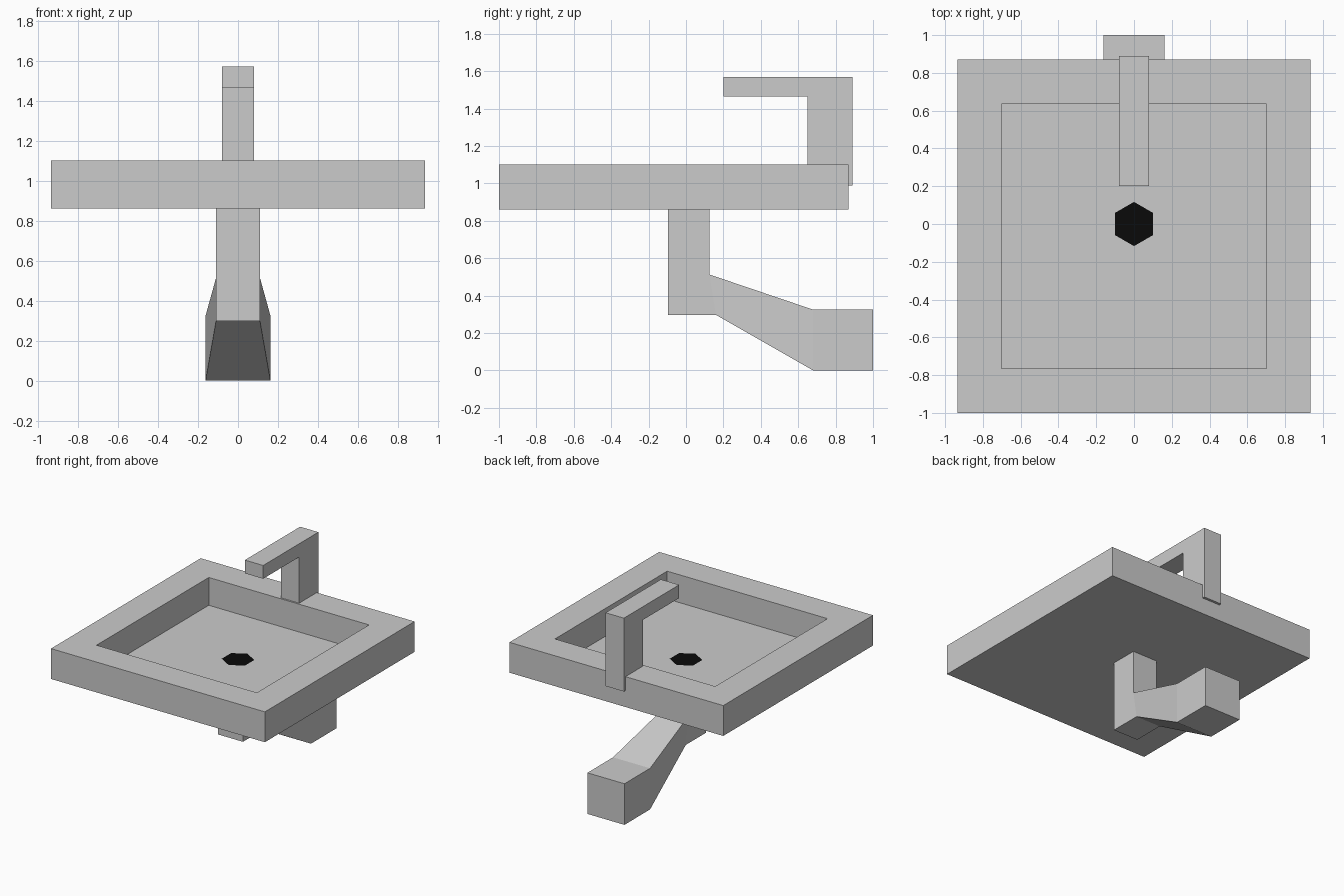
import bpy, bmesh

if "Cube" in bpy.data.objects:
    bpy.data.objects.remove(bpy.data.objects["Cube"])


def finish(bm, name):
    bmesh.ops.recalc_face_normals(bm, faces=bm.faces[:])
    mesh = bpy.data.meshes.new(name)
    bm.to_mesh(mesh)
    bm.free()
    obj = bpy.data.objects.new(name, mesh)
    bpy.context.collection.objects.link(obj)
    return obj


def side_profile(name, outline, panels):
    """Mirrored solid from a (y, z, half width) outline; panels index the side faces."""
    bm = bmesh.new()
    left = [bm.verts.new((-w, y, z)) for y, z, w in outline]
    right = [bm.verts.new((w, y, z)) for y, z, w in outline]
    for side in (left, right):
        for panel in panels:
            bm.faces.new([side[i] for i in panel])
    n = len(outline)
    for i in range(n):
        j = (i + 1) % n
        bm.faces.new((left[i], left[j], right[j], right[i]))
    return finish(bm, name)


# Basin: flat slab with a straight-sided recess
bm = bmesh.new()
bmesh.ops.create_cube(bm, size=1)
for v in bm.verts:
    v.co = (v.co.x * 1.87, v.co.y * 1.87 - 0.065, v.co.z * 0.24 + 0.98)
top = max(bm.faces, key=lambda f: f.calc_center_median().z)
bmesh.ops.inset_region(bm, faces=[top], thickness=0.234, use_even_offset=True)
recess = bmesh.ops.extrude_face_region(bm, geom=[top])["geom"]
bmesh.ops.delete(bm, geom=[top], context='FACES_ONLY')
for v in recess:
    if isinstance(v, bmesh.types.BMVert):
        v.co.z = 0.88
finish(bm, "basin")

# Drain: black six-sided disc on the basin floor
bm = bmesh.new()
bmesh.ops.create_circle(bm, cap_ends=True, segments=6, radius=0.117)
for v in bm.verts:
    v.co.z = 0.883
drain = finish(bm, "drain")
black = bpy.data.materials.new("drain_black")
black.diffuse_color = (0.003, 0.003, 0.003, 1)
black.use_nodes = True
black.node_tree.nodes["Principled BSDF"].inputs["Base Color"].default_value = black.diffuse_color
drain.data.materials.append(black)

# Tap: upright with a spout reaching over the basin
tap = [(0.89, 0.99), (0.89, 1.57), (0.20, 1.57), (0.20, 1.465),
       (0.65, 1.465), (0.65, 0.99)]
side_profile("tap", [(y, z, 0.08) for y, z in tap], [range(6)])

# Waste pipe: drop, flaring slope and wall block
side_profile("waste_pipe", [
    (-0.095, 0.86, 0.11), (-0.095, 0.297, 0.11), (0.16, 0.297, 0.11),
    (0.68, 0, 0.162), (1, 0, 0.162), (1, 0.325, 0.162),
    (0.68, 0.325, 0.162), (0.125, 0.513, 0.11), (0.125, 0.86, 0.11),
], [(0, 1, 2, 7, 8), (2, 3, 6, 7), (3, 4, 5, 6)])
